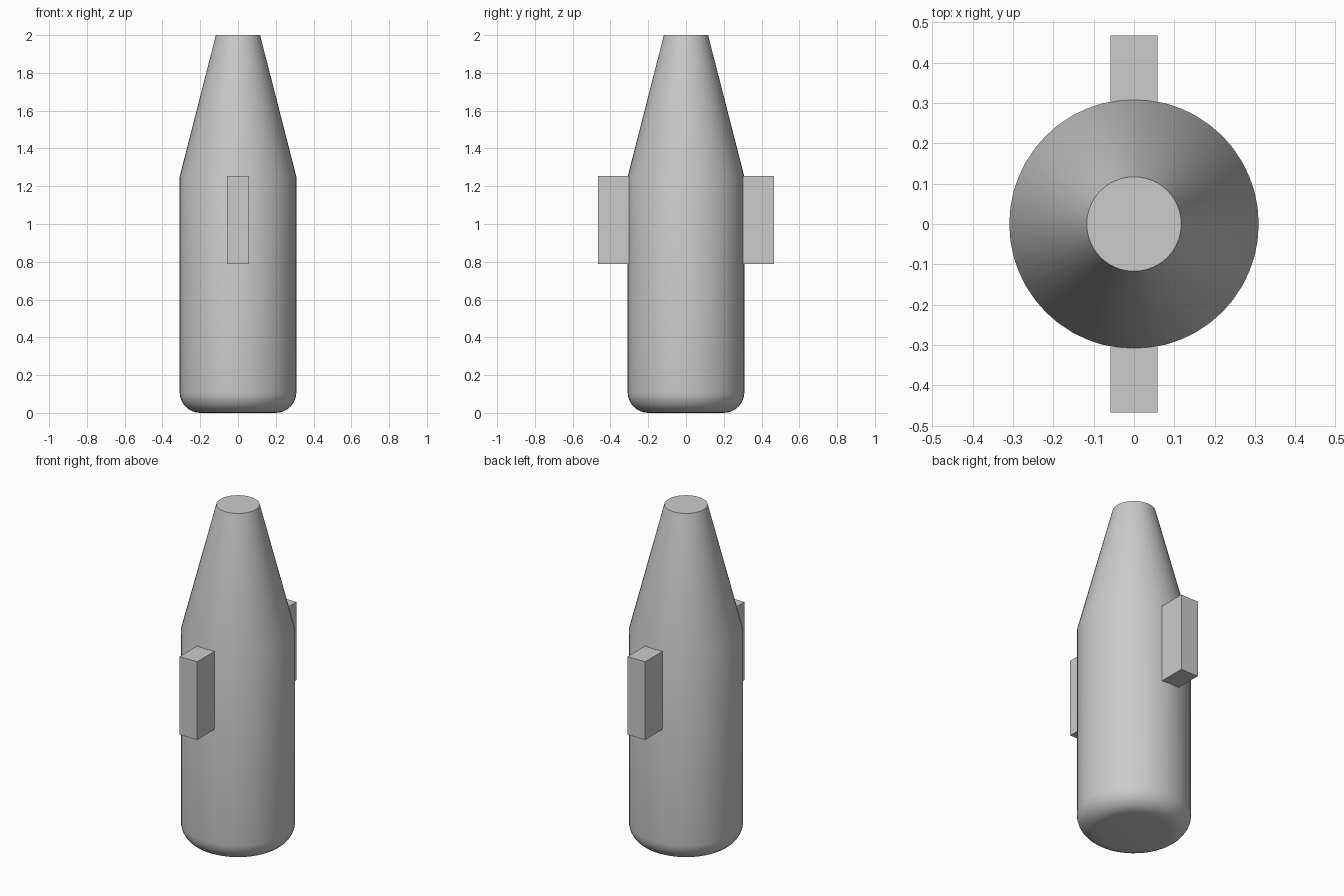
import bpy, bmesh, math
from mathutils import Matrix, Vector

cube = bpy.data.objects.get("Cube")
if cube:
    bpy.data.objects.remove(cube, do_unlink=True)

grey = bpy.data.materials.new("plain grey")
grey.use_nodes = True
colour = (0.6, 0.6, 0.6, 1)
grey.diffuse_color = colour
grey.node_tree.nodes["Principled BSDF"].inputs["Base Color"].default_value = colour


def add_object(name, bm):
    bmesh.ops.recalc_face_normals(bm, faces=bm.faces)
    mesh = bpy.data.meshes.new(name)
    bm.to_mesh(mesh)
    bm.free()
    mesh.materials.append(grey)
    obj = bpy.data.objects.new(name, mesh)
    bpy.context.collection.objects.link(obj)
    return obj


# Bottle body: rounded base, straight wall, tapered neck, spun round z
RADIUS, ROUND, SEGMENTS = 0.309, 0.11, 48
profile = [(0, 0)]
for i in range(9):
    a = math.pi / 2 * i / 8
    profile.append((RADIUS - ROUND + ROUND * math.sin(a), ROUND - ROUND * math.cos(a)))
profile += [(RADIUS, 1.25), (0.117, 2), (0, 2)]

bm = bmesh.new()
verts = [bm.verts.new((r, 0, z)) for r, z in profile]
edges = [bm.edges.new(pair) for pair in zip(verts, verts[1:])]
bmesh.ops.spin(bm, geom=verts + edges, cent=(0, 0, 0), axis=(0, 0, 1),
               angle=math.tau, steps=SEGMENTS, use_duplicate=False)
bmesh.ops.remove_doubles(bm, verts=bm.verts, dist=0.0001)
body = add_object("bottle_body", bm)
bpy.ops.object.select_all(action='DESELECT')
body.select_set(True)
bpy.context.view_layer.objects.active = body
bpy.ops.object.shade_smooth_by_angle(angle=math.radians(30))

# Upright lugs on the front and back of the wall
for name, side in (("front_lug", -1), ("back_lug", 1)):
    bm = bmesh.new()
    place = Matrix.Translation(Vector((0, side * 0.374, 1.022)))
    bmesh.ops.create_cube(bm, size=1, matrix=place @ Matrix.Diagonal((0.116, 0.186, 0.466, 1)))
    add_object(name, bm)
